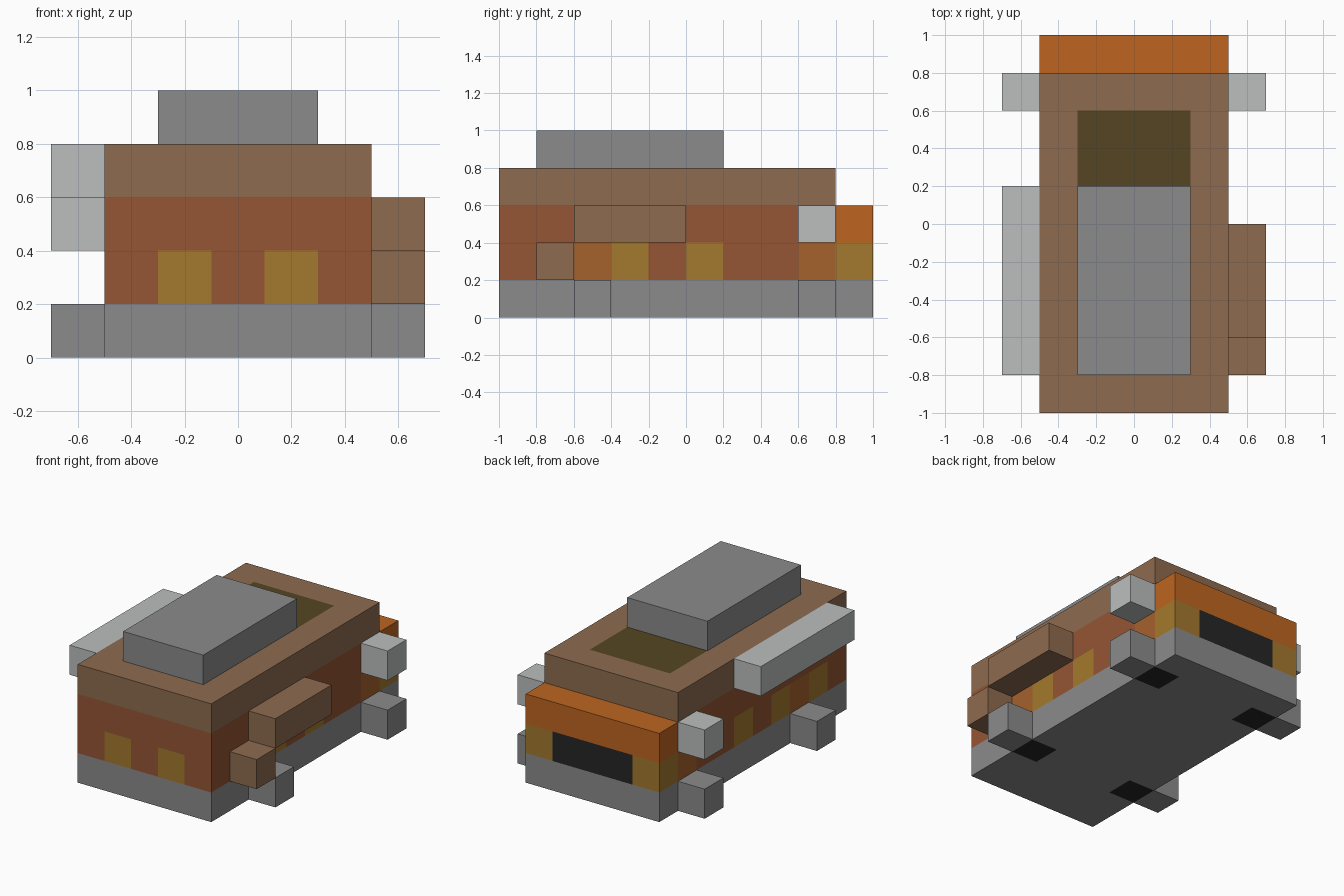
import bpy
import bmesh
from mathutils import Vector

cube = bpy.data.objects.get("Cube")
if cube:
    bpy.data.objects.remove(cube, do_unlink=True)


def material(name, hex_code):
    """Flat colour from an sRGB hex code, stored as linear values."""
    def linear(i):
        c = int(hex_code[i:i + 2], 16) / 255
        return c / 12.92 if c <= 0.04045 else ((c + 0.055) / 1.055) ** 2.4
    colour = (linear(0), linear(2), linear(4), 1)
    mat = bpy.data.materials.new(name)
    mat.use_nodes = True
    mat.diffuse_color = colour
    mat.node_tree.nodes["Principled BSDF"].inputs["Base Color"].default_value = colour
    return mat


GREY = material("grey", "8b8b8b")
RUST = material("rust", "955535")
BROWN = material("brown", "8e6b4f")
GOLD = material("gold", "a3792d")
AMBER = material("amber", "a5612c")
ORANGE = material("orange", "be6520")
SILVER = material("silver", "bbbfbe")
BLACK = material("black", "262626")
OLIVE = material("olive", "554522")


def box(name, low, high, mats, cuts=((), (), ()), rule=None):
    """Box between two corners, cut along each axis, faces coloured by a rule."""
    low, high = Vector(low), Vector(high)
    mid, size = (low + high) / 2, high - low
    bm = bmesh.new()
    bmesh.ops.create_cube(bm, size=1)
    for v in bm.verts:
        v.co = Vector(a * b for a, b in zip(v.co, size)) + mid
    for axis, places in enumerate(cuts):
        normal = Vector((0, 0, 0))
        normal[axis] = 1
        for place in places:
            bmesh.ops.bisect_plane(bm, geom=bm.verts[:] + bm.edges[:] + bm.faces[:],
                                   plane_co=normal * place, plane_no=normal)
    bm.normal_update()
    if rule:
        for f in bm.faces:
            f.material_index = mats.index(rule(f.calc_center_median(), f.normal))
    mesh = bpy.data.meshes.new(name)
    bm.to_mesh(mesh)
    bm.free()
    for m in mats:
        mesh.materials.append(m)
    obj = bpy.data.objects.new(name, mesh)
    bpy.context.collection.objects.link(obj)
    return obj


def in_wheel_row(y):
    return 0.6 < y < 0.8 or -0.6 < y < -0.4


def hull_colour(c, n):
    x, y, z = abs(c.x), c.y, c.z
    # Underside with dark wheel wells
    if n.z < -0.5:
        return BLACK if x > 0.3 and in_wheel_row(y) else GREY
    if z < 0.2:
        return GREY
    # Tail: lamps at the corners, dark panel between, orange above
    if y > 0.8:
        if z > 0.4:
            return ORANGE
        return BLACK if x < 0.3 else GOLD
    if z < 0.4:
        # Front windows
        if n.y < -0.5:
            return GOLD if 0.1 < x < 0.3 else RUST
        # Side windows and wheel arches
        if in_wheel_row(y):
            return AMBER
        if any(start < y < start + 0.2 for start in (-0.8, -0.4, 0)):
            return GOLD
    return RUST


# Main body
box("hull", (-0.5, -1, 0), (0.5, 1, 0.6),
    [GREY, RUST, GOLD, AMBER, ORANGE, BLACK],
    ((-0.3, -0.1, 0.1, 0.3),
     (-0.8, -0.6, -0.4, -0.2, 0, 0.2, 0.6, 0.8),
     (0.2, 0.4)), hull_colour)

# Upper deck with a dark hatch behind the roof block
box("upper_deck", (-0.5, -1, 0.6), (0.5, 0.8, 0.8), [BROWN, OLIVE],
    ((-0.3, 0.3), (0.2, 0.6), ()),
    lambda c, n: OLIVE if n.z > 0.5 and abs(c.x) < 0.3 and 0.2 < c.y < 0.6 else BROWN)
box("roof_block", (-0.3, -0.8, 0.8), (0.3, 0.2, 1), [GREY])

# Wheels and rear side pods on both sides
for side, x in (("left", 0.5), ("right", -0.7)):
    for end, y in (("front", -0.6), ("rear", 0.6)):
        box(f"{end}_{side}_wheel", (x, y, 0), (x + 0.2, y + 0.2, 0.2), [GREY])
    box(f"{side}_pod", (x, 0.6, 0.4), (x + 0.2, 0.8, 0.6), [SILVER])

# Side equipment
box("right_roll", (-0.7, -0.8, 0.6), (-0.5, 0.2, 0.8), [SILVER])
box("left_long_crate", (0.5, -0.6, 0.4), (0.7, 0, 0.6), [BROWN])
box("left_small_crate", (0.5, -0.8, 0.2), (0.7, -0.6, 0.4), [BROWN])
